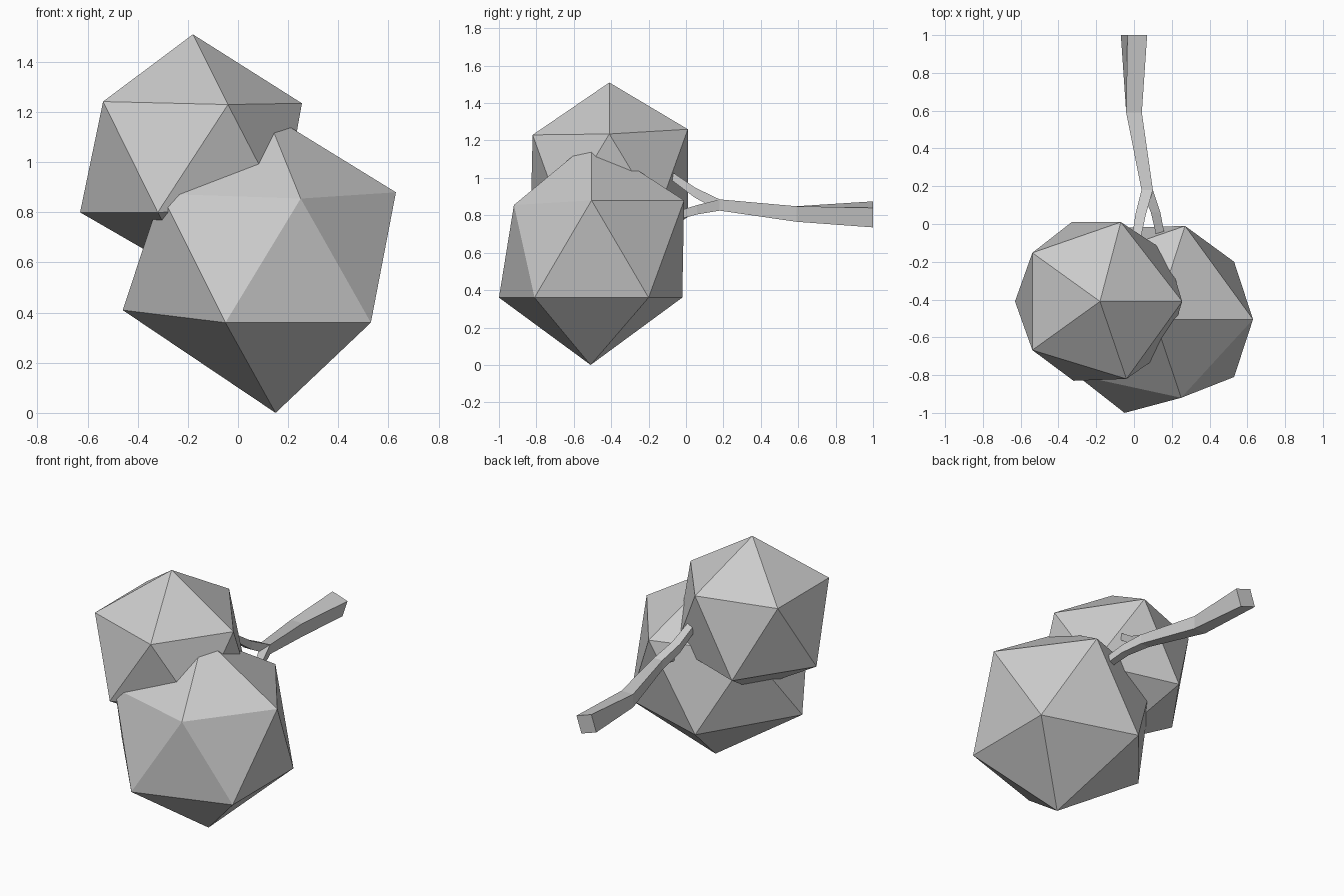
import bpy, bmesh, math
from mathutils import Vector

if "Cube" in bpy.data.objects:
    bpy.data.objects.remove(bpy.data.objects["Cube"])


def make_object(name, bm):
    bmesh.ops.recalc_face_normals(bm, faces=bm.faces[:])
    mesh = bpy.data.meshes.new(name)
    bm.to_mesh(mesh)
    bm.free()
    obj = bpy.data.objects.new(name, mesh)
    bpy.context.collection.objects.link(obj)
    return obj


def clump(name, center, size, nudges):
    """Low-poly leaf ball; nudges pull the nearest corner to a given point."""
    bm = bmesh.new()
    bmesh.ops.create_icosphere(bm, subdivisions=1, radius=1)
    for v in bm.verts:
        v.co = Vector(a * s + c for a, s, c in zip(v.co, size, center))
    for p in map(Vector, nudges):
        min(bm.verts, key=lambda v: (v.co - p).length).co = p
    return make_object(name, bm)


def limb(name, sections):
    """Square-sided limb lofted along y; section = x, y, z, width, roll."""
    bm = bmesh.new()
    rings = []
    for x, y, z, w, roll in sections:
        r = w / math.sqrt(2)
        angles = [math.radians(45 + 90 * i + roll) for i in range(4)]
        rings.append([bm.verts.new((x + r * math.cos(a), y, z + r * math.sin(a)))
                      for a in angles])
    for a, b in zip(rings, rings[1:]):
        for i in range(4):
            j = (i + 1) % 4
            bm.faces.new((a[i], a[j], b[j], b[i]))
    bm.faces.new(rings[0])
    bm.faces.new(rings[-1])
    return make_object(name, bm)


# Leaf clumps
clump("large_leaf_clump", (0.11, -0.505, 0.61), (0.575, 0.56, 0.59), [
    (0.15, -0.51, 0.0), (-0.46, -0.51, 0.41),
    (-0.05, -1.0, 0.36), (-0.05, -0.02, 0.36),
    (0.53, -0.81, 0.36), (0.53, -0.2, 0.36),
    (0.25, -0.92, 0.855), (0.63, -0.505, 0.88), (0.27, -0.01, 0.88)])
clump("small_leaf_clump", (-0.18, -0.41, 1.025), (0.495, 0.49, 0.485), [
    (-0.63, -0.41, 0.80), (-0.07, 0.01, 1.26), (0.255, -0.41, 1.235),
    (-0.32, -0.83, 0.80), (-0.33, 0.01, 0.79), (-0.04, -0.82, 1.23)])

# Branch and its fork
limb("branch", [(0.0, 1.0, 0.805, 0.11, -18.4),
                (0.0, 0.59, 0.807, 0.083, 0),
                (0.07, 0.18, 0.855, 0.06, 0)])
limb("upper_twig", [(0.07, 0.18, 0.855, 0.06, 0),
                    (0.035, 0.05, 0.92, 0.055, 0),
                    (0.01, -0.09, 1.02, 0.045, 0)])
limb("lower_twig", [(0.07, 0.18, 0.855, 0.06, 0),
                    (0.115, 0.06, 0.83, 0.05, 0),
                    (0.14, -0.06, 0.795, 0.045, 0)])
